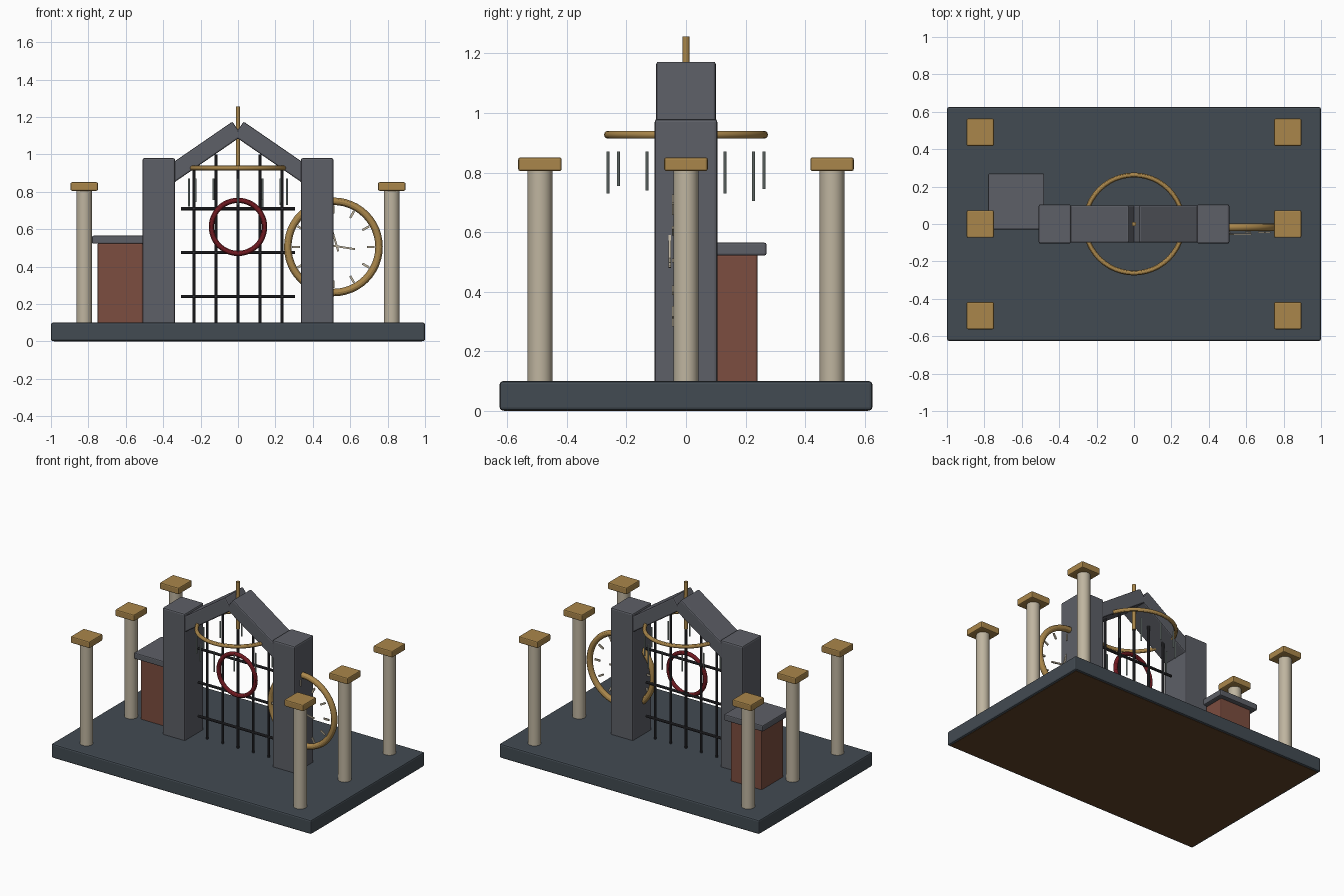
import bpy
from math import pi, sin, cos, radians
from mathutils import Vector

if "Cube" in bpy.data.objects:
    bpy.data.objects.remove(bpy.data.objects["Cube"])


def mat(name, r, g, b):
    m = bpy.data.materials.new(name)
    m.diffuse_color = (r, g, b, 1)
    m.use_nodes = True
    m.node_tree.nodes["Principled BSDF"].inputs["Base Color"].default_value = m.diffuse_color
    return m


SLATE = mat("slate", .055, .07, .085)
STONE = mat("stone", .11, .115, .135)
IVORY = mat("ivory", .52, .46, .35)
BRASS = mat("brass", .40, .24, .07)
BRICK = mat("brick", .20, .075, .05)
RED = mat("red", .16, .01, .015)
IRON = mat("iron", .03, .03, .035)
GLASS = mat("pale_metal", .35, .42, .40)
WOOD = mat("wood", .12, .055, .02)


def finish(name, m):
    o = bpy.context.object
    o.name = name
    o.data.materials.append(m)
    return o


def box(name, lo, hi, m, bevel=0.0, tilt=0.0):
    lo, hi = Vector(lo), Vector(hi)
    bpy.ops.mesh.primitive_cube_add(size=1, location=(lo + hi) / 2)
    o = finish(name, m)
    o.scale = hi - lo
    bpy.ops.object.transform_apply(location=False, rotation=False, scale=True)
    o.rotation_euler.y = tilt
    if bevel:
        b = o.modifiers.new("bevel", 'BEVEL')
        b.width, b.segments = bevel, 2
    return o


def rod(name, a, b, r, m, sides=16):
    a, b = Vector(a), Vector(b)
    d = b - a
    bpy.ops.mesh.primitive_cylinder_add(vertices=sides, radius=r, depth=d.length, location=(a + b) / 2)
    o = finish(name, m)
    o.rotation_euler = d.to_track_quat('Z', 'Y').to_euler()
    bpy.ops.object.shade_smooth_by_angle()
    return o


def ring(name, c, major, minor, m, upright=True):
    bpy.ops.mesh.primitive_torus_add(location=c, major_radius=major, minor_radius=minor,
                                     major_segments=48, minor_segments=12,
                                     rotation=(pi / 2 if upright else 0, 0, 0))
    finish(name, m)
    bpy.ops.object.shade_smooth_by_angle()


def bar(name, c, length, width, depth, angle, m):
    # flat strip in the xz plane, pointing along the given angle
    x, y, z = c
    h = (length / 2, depth / 2, width / 2)
    box(name, (x - h[0], y - h[1], z - h[2]), (x + h[0], y + h[1], z + h[2]), m, 0, -angle)


# base and its wooden underside
box("base", (-1, -.625, .002), (1, .625, .1), SLATE, .01)
box("underside", (-.985, -.61, 0), (.985, .61, .05), WOOD)

# six columns with brass caps
for sx in (-1, 1):
    for y in (-.49, 0, .49):
        x = sx * .822
        rod("column", (x, y, .01), (x, y, .81), .042, IVORY, 24)
        box("column_cap", (x - .073, y - .073, .805), (x + .073, y + .073, .851), BRASS, .007)

# gate piers and sloping beams
for s in (-1, 1):
    cx = s * .423
    box("gate_pier", (cx - .087, -.105, .01), (cx + .087, .105, .98), STONE, .01)
    a = radians(34.5)
    ln = .5
    c = Vector((s * (.004 + ln / 2 * cos(a)), 0, 1.137 - ln / 2 * sin(a)))
    h = Vector((ln / 2, .1, .046))
    box("gable_beam", c - h, c + h, STONE, .008, s * a)

# iron grille and red ring
for i in range(-2, 3):
    rod("grille_upright", (i * .118, 0, .02), (i * .118, 0, 1.0), .009, IRON, 10)
for z in (.24, .475, .71):
    rod("grille_rail", (-.305, 0, z), (.305, 0, z), .009, IRON, 10)
ring("grille_ring", (0, -.01, .612), .142, .014, RED)

# hanging brass hoop with chimes
ring("chime_hoop", (0, 0, .927), .262, .013, BRASS, False)
rod("finial_rod", (0, 0, .93), (0, 0, 1.257), .012, BRASS)
ends = (.73, .73, .705, .745, .755, .755, .72, .745, .755, .73, .755, .74)
for k, z in enumerate(ends):
    x, y = .262 * cos(k * pi / 6), .262 * sin(k * pi / 6)
    rod("chime", (x, y, z), (x, y, .87), .005, GLASS, 10)

# clock set through the right pier
CX, CZ = .51, .505
ring("clock_rim", (CX, -.018, CZ), .244, .02, BRASS)
for k in range(12):
    a = k * pi / 6
    bar("hour_mark", (CX + .2 * cos(a), -.043, CZ + .2 * sin(a)), .042, .012, .008, a, IVORY)
bar("minute_hand", (.562, -.055, .503), .13, .01, .008, radians(-9), IVORY)
bar("hour_hand", (.52, -.055, .537), .115, .01, .008, radians(106), IVORY)

# brick plinth with stone top
box("plinth", (-.75, 0, .01), (-.51, .24, .525), BRICK, .006)
box("plinth_top", (-.78, -.03, .522), (-.48, .27, .565), STONE, .007)
